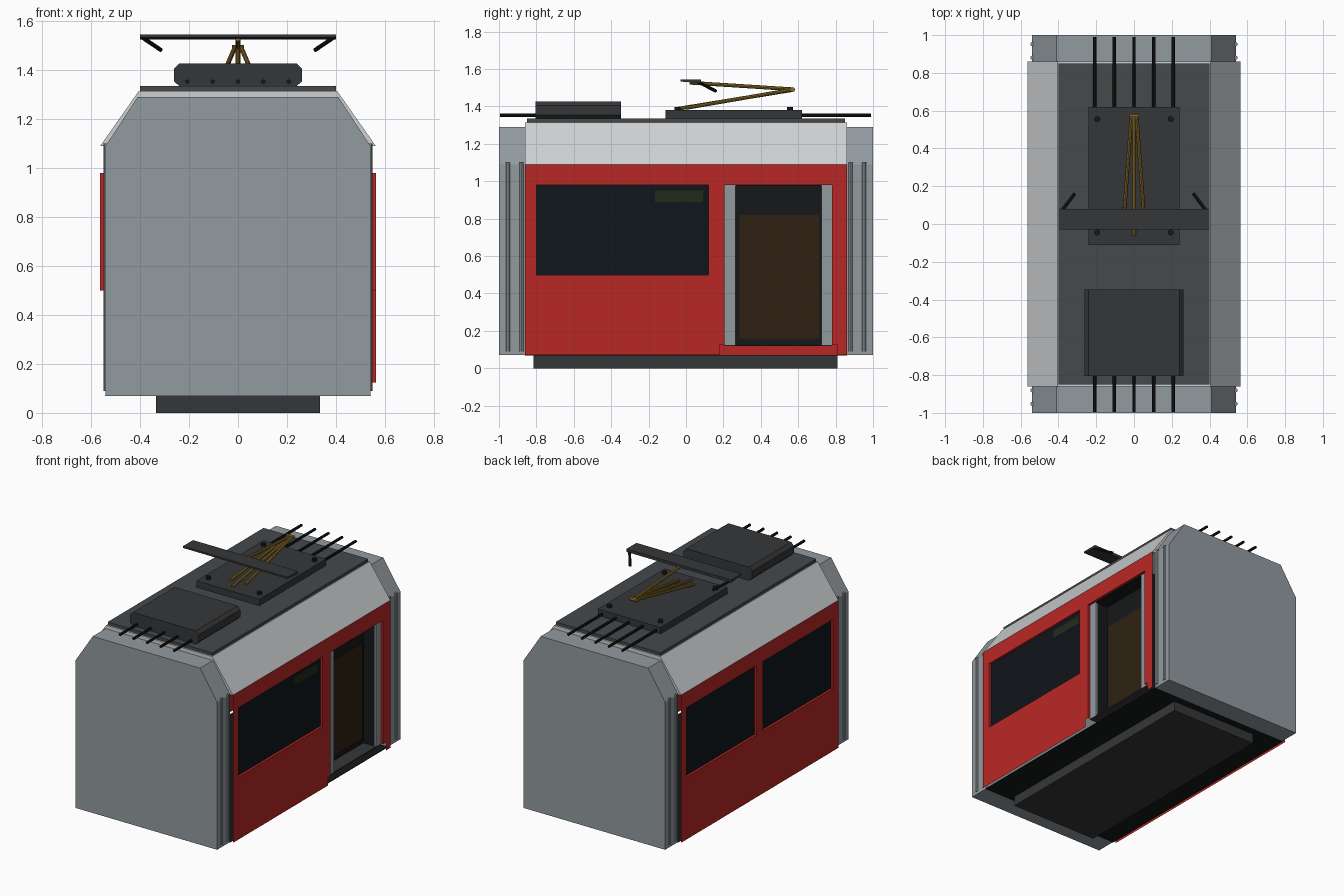
import bpy, bmesh
from mathutils import Vector

if "Cube" in bpy.data.objects:
    bpy.data.objects.remove(bpy.data.objects["Cube"])

def mat(name, r, g, b):
    m = bpy.data.materials.new(name)
    m.diffuse_color = (r ** 2.2, g ** 2.2, b ** 2.2, 1)
    m.use_nodes = True
    m.node_tree.nodes["Principled BSDF"].inputs["Base Color"].default_value = m.diffuse_color
    return m

RED = mat("red", .72, .17, .16)
LIGHT = mat("light_grey", .80, .81, .82)
GREY = mat("grey", .57, .60, .62)
DARK = mat("dark_grey", .22, .225, .23)
ROOF = mat("roof_grey", .28, .29, .30)
BLACK = mat("black", .11, .115, .12)
GLASS = mat("glass", .09, .11, .13)
BROWN = mat("door_glass", .20, .15, .10)
OLIVE = mat("display", .15, .18, .13)
GOLD = mat("gold", .53, .42, .17)

def finish(name, bm, m, normals=True):
    if normals:
        bmesh.ops.recalc_face_normals(bm, faces=bm.faces)
    me = bpy.data.meshes.new(name)
    bm.to_mesh(me)
    bm.free()
    me.materials.append(m)
    ob = bpy.data.objects.new(name, me)
    bpy.context.collection.objects.link(ob)
    return ob

def box(name, x, y, z, m):
    bm = bmesh.new()
    bmesh.ops.create_cube(bm, size=1)
    for v in bm.verts:
        v.co = [(a + b) / 2 + c * (b - a) for c, (a, b) in zip(v.co, (x, y, z))]
    return finish(name, bm, m)

def extrude_y(name, half, y0, y1, m):
    """Extrude a half profile (x, z), mirrored in x, along y."""
    pts = half + [(-x, z) for x, z in reversed(half)]
    bm = bmesh.new()
    f = bm.faces.new([bm.verts.new((x, y0, z)) for x, z in pts])
    ext = bmesh.ops.extrude_face_region(bm, geom=[f])["geom"]
    bmesh.ops.translate(bm, vec=(0, y1 - y0, 0),
                        verts=[v for v in ext if isinstance(v, bmesh.types.BMVert)])
    return finish(name, bm, m)

def rod(name, a, b, r, m, n=8):
    a, b = Vector(a), Vector(b)
    bm = bmesh.new()
    bmesh.ops.create_cone(bm, cap_ends=True, segments=n, radius1=r, radius2=r, depth=(b - a).length)
    ob = finish(name, bm, m)
    ob.rotation_euler = (b - a).to_track_quat('Z', 'Y').to_euler()
    ob.location = (a + b) / 2
    return ob

def wall(name, s, holes):
    """Thin side wall at x = s * 0.563 with rectangular holes and short reveals."""
    xo, xi = s * .563, s * .545
    ys = sorted({-.86, .86} | {h[i] for h in holes for i in (0, 1)})
    zs = sorted({.07, 1.09} | {h[i] for h in holes for i in (2, 3)})
    bm = bmesh.new()

    def quad(*pts):
        bm.faces.new([bm.verts.new(p) for p in (pts if s > 0 else pts[::-1])])

    for y0, y1 in zip(ys, ys[1:]):
        for z0, z1 in zip(zs, zs[1:]):
            cy, cz = (y0 + y1) / 2, (z0 + z1) / 2
            if not any(a < cy < b and c < cz < d for a, b, c, d in holes):
                quad((xo, y0, z0), (xo, y1, z0), (xo, y1, z1), (xo, y0, z1))
    for a, b, c, d in holes:
        ring = [(a, c), (b, c), (b, d), (a, d)]
        for (p, q), (t, u) in zip(ring, ring[1:] + ring[:1]):
            if max(q, u) > .13:
                quad((xo, t, u), (xo, p, q), (xi, p, q), (xi, t, u))
    return finish(name, bm, RED, False)

# Side walls: one window and a door on the right, two windows on the left
wall("right_wall", 1, [(-.80, .12, .50, .98), (.205, .78, .125, .98), (.18, .81, .07, .125)])
left_windows = [(-.80, -.035, .50, .98), (.035, .80, .50, .98)]
wall("left_wall", -1, left_windows)
box("right_window", (.535, .547), (-.80, .12), (.50, .98), GLASS)
box("destination_display", (.54, .549), (-.165, .09), (.89, .95), OLIVE)
for a, b, c, d in left_windows:
    box("left_window", (-.547, -.535), (a, b), (c, d), GLASS)

# Recessed door with pillars and vestibule
box("door_panel", (.43, .45), (.205, .78), (.125, .98), BLACK)
box("door_glass", (.44, .455), (.285, .71), (.16, .82), BROWN)
for y0, y1, yi in ((.205, .262, .265), (.728, .78, .725)):
    box("door_pillar", (.535, .547), (min(y0, yi), max(y1, yi)), (.125, .98), GREY)
    box("door_jamb", (.44, .535), (min(y0, yi), max(y1, yi)), (.125, .98), BLACK)
box("door_ceiling", (.44, .547), (.205, .78), (.975, .985), BLACK)
box("door_floor", (.44, .547), (.205, .78), (.118, .125), DARK)

# Floor, underframe and sloped upper body
box("floor", (-.543, .543), (-.86, .86), (.068, .072), BLACK)
box("underframe", (-.335, .335), (-.815, .81), (0, .07), DARK)
extrude_y("upper_body", [(.563, 1.09), (.405, 1.315)], -.86, .86, LIGHT)
box("roof_plate", (-.40, .40), (-.85, .85), (1.31, 1.335), ROOF)

# End sections with vertical ribs
for s in (-1, 1):
    extrude_y("end_section", [(.541, .07), (.541, 1.09), (.41, 1.29)], s * .86, s, GREY)
    for y in (.88, .952):
        for x in (-1, 1):
            rod("end_rib", (x * .537, s * y, .09), (x * .537, s * y, 1.10), .012, GREY)

# Roof equipment box with bevelled long edges
extrude_y("equipment_box", [(.24, 1.335), (.262, 1.355), (.262, 1.405), (.24, 1.427)],
          -.805, -.347, DARK)

# Roof cables
for i in range(-2, 3):
    x = i * .1035
    rod("front_cable", (x, -.995, 1.353), (x, -.80, 1.353), .009, BLACK)
    rod("back_cable", (x, .61, 1.353), (x, .99, 1.353), .009, BLACK)

# Current collector: base, bolts, folding arms, contact bar and horns
box("collector_base", (-.24, .24), (-.11, .62), (1.335, 1.38), DARK)
for x in (-.195, .195):
    for y in (-.045, .555):
        rod("base_bolt", (x, y, 1.37), (x, y, 1.398), .016, BLACK, 12)
rod("lower_arm", (0, -.06, 1.385), (0, .57, 1.488), .010, GOLD)
rod("upper_arm", (0, .57, 1.492), (0, .02, 1.527), .010, GOLD)
for s in (-1, 1):
    rod("side_arm", (s * .056, .0, 1.392), (s * .014, .57, 1.49), .010, GOLD)
    rod("contact_horn", (s * .39, .06, 1.533), (s * .315, .16, 1.482), .009, BLACK)
rod("arm_joint", (-.025, .57, 1.49), (.025, .57, 1.49), .013, GOLD)
bar = box("contact_bar", (-.40, .40), (-.03, .08), (1.525, 1.545), DARK)
for v in bar.data.vertices:
    if v.co.y < 0 and v.co.z < 1.53:
        v.co.z = 1.533
